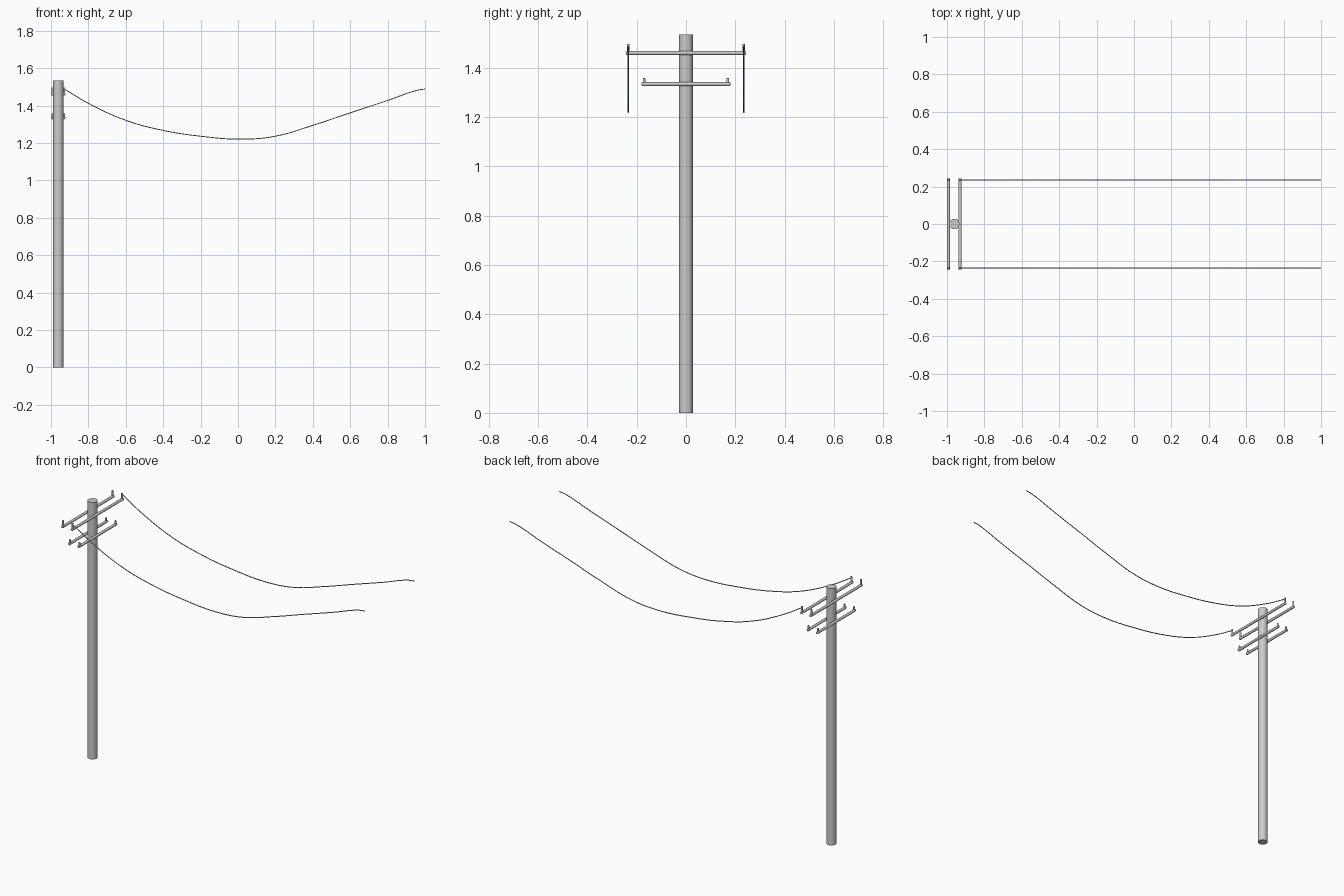
import bpy, math

if "Cube" in bpy.data.objects:
    bpy.data.objects.remove(bpy.data.objects["Cube"])

PX = -0.961                      # pole centre
ARM_X = (-0.992, -0.930)         # arms on either side of the pole


def cylinder(name, loc, radius, depth, rot=(0, 0, 0), sides=12, bevel=0):
    bpy.ops.mesh.primitive_cylinder_add(vertices=sides, radius=radius, depth=depth,
                                        location=loc, rotation=rot)
    ob = bpy.context.object
    ob.name = name
    if bevel:
        m = ob.modifiers.new("round_ends", 'BEVEL')
        m.width = bevel
        m.segments = 2
        m.limit_method = 'ANGLE'
        m.angle_limit = math.radians(60)
    bpy.ops.object.shade_smooth_by_angle(angle=math.radians(40))
    return ob


# Pole
cylinder("pole", (PX, 0, 0.7675), 0.028, 1.535, sides=16)

# Paired crossarms with an insulator pin at each end
for level, z, half, pin_y, pin_top in (("upper", 1.46, 0.243, 0.234, 1.497),
                                       ("lower", 1.334, 0.180, 0.170, 1.358)):
    for side, x in zip(("left", "right"), ARM_X):
        cylinder(f"{level}_crossarm_{side}", (x, 0, z), 0.008, 2 * half,
                 (math.pi / 2, 0, 0), bevel=0.003)
        for end, s in (("front", -1), ("back", 1)):
            cylinder(f"{level}_insulator_{side}_{end}",
                     (x, s * pin_y, (z + pin_top) / 2), 0.0055, pin_top - z,
                     bevel=0.0015)

# Sagging wires from the right upper insulators
SAG = [(-0.930, 1.489), (-0.80, 1.412), (-0.60, 1.321), (-0.40, 1.267),
       (-0.20, 1.236), (0.02, 1.22), (0.20, 1.236), (0.40, 1.294),
       (0.60, 1.361), (0.80, 1.427), (0.96, 1.482), (1.0, 1.488)]
for end, y in (("front", -0.234), ("back", 0.235)):
    cu = bpy.data.curves.new(f"wire_{end}", 'CURVE')
    cu.dimensions = '3D'
    cu.bevel_depth = 0.0027
    cu.bevel_resolution = 1
    cu.resolution_u = 6
    cu.use_fill_caps = True
    sp = cu.splines.new('BEZIER')
    sp.bezier_points.add(len(SAG) - 1)
    for p, (x, z) in zip(sp.bezier_points, SAG):
        p.co = (x, y, z)
        p.handle_left_type = p.handle_right_type = 'AUTO'
    wire = bpy.data.objects.new(f"wire_{end}", cu)
    bpy.context.collection.objects.link(wire)
    bpy.ops.object.select_all(action='DESELECT')
    wire.select_set(True)
    bpy.context.view_layer.objects.active = wire
    bpy.ops.object.convert(target='MESH')
    bpy.ops.object.shade_smooth_by_angle(angle=math.radians(60))
